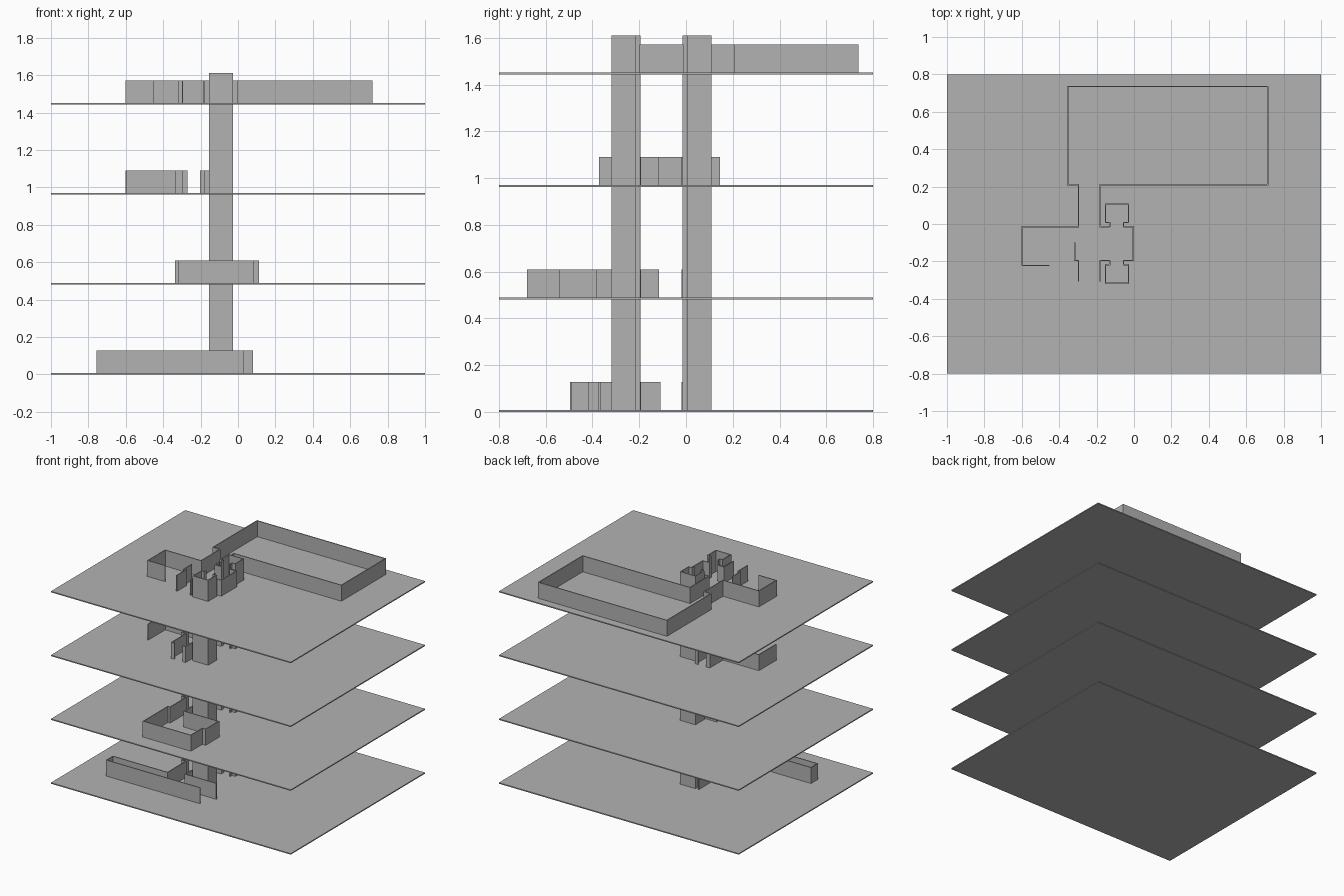
import bpy
import bmesh
from mathutils import Vector

if "Cube" in bpy.data.objects:
    bpy.data.objects.remove(bpy.data.objects["Cube"], do_unlink=True)

SLAB = 0.008      # slab thickness
STOREY = 0.481    # distance between slabs
HEIGHT = 0.12     # partition height
THICK = 0.007     # wall thickness
GREY = (0.45, 0.45, 0.45, 1)

grey = bpy.data.materials.new("plain_grey")
grey.use_nodes = True
grey.diffuse_color = GREY
grey.node_tree.nodes["Principled BSDF"].inputs["Base Color"].default_value = GREY


def finish(name, bm):
    bmesh.ops.recalc_face_normals(bm, faces=bm.faces)
    mesh = bpy.data.meshes.new(name)
    bm.to_mesh(mesh)
    bm.free()
    mesh.materials.append(grey)
    obj = bpy.data.objects.new(name, mesh)
    bpy.context.collection.objects.link(obj)
    return obj


def slab(name, z):
    bm = bmesh.new()
    bmesh.ops.create_cube(bm, size=1)
    bmesh.ops.scale(bm, vec=(2, 1.6, SLAB), verts=bm.verts)
    bmesh.ops.translate(bm, vec=(0, 0, z + SLAB / 2), verts=bm.verts)
    return finish(name, bm)


def wall(name, path, z, height):
    """Thin upright wall with mitred square corners along a plan path."""
    pts = [Vector(p) for p in path]
    normals = []
    for a, b in zip(pts, pts[1:]):
        d = (b - a).normalized()
        normals.append(Vector((-d.y, d.x)))
    bm = bmesh.new()
    rings = []
    for i, p in enumerate(pts):
        before = normals[max(i - 1, 0)]
        after = normals[min(i, len(normals) - 1)]
        off = before if before.dot(after) > 0.9 else before + after
        off = off * THICK / 2
        rings.append([bm.verts.new((*q, h)) for q, h in (
            (p + off, z), (p - off, z), (p - off, z + height), (p + off, z + height))])
    for r, s in zip(rings, rings[1:]):
        for k in range(4):
            bm.faces.new((r[k], r[(k + 1) % 4], s[(k + 1) % 4], s[k]))
    bm.faces.new(rings[0])
    bm.faces.new(rings[-1])
    return finish(name, bm)


# Plan lines shared by the storeys
L, R = -0.297, -0.18        # corridor sides
F, B = -0.195, -0.015       # lobby front and back
D, E = -0.13, -0.056        # lift door jambs

# Two tall lift shafts facing each other across the lobby
shaft = [(D, B), (D, 0.008), (-0.152, 0.008), (-0.152, 0.106),
         (-0.029, 0.106), (-0.029, 0.008), (E, 0.008), (E, B)]
wall("rear_lift_shaft", shaft, SLAB, 1.602)
wall("front_lift_shaft", [(x, F + B - y) for x, y in shaft], SLAB, 1.602)

# Partitions of each storey, from the ground up
storeys = {
    "ground": {
        "long_passage": [(0.03, -0.492), (-0.752, -0.492), (-0.752, -0.415),
                         (L, -0.415), (L, F), (-0.335, F), (-0.335, -0.11)],
        "passage_front": [(0.08, -0.37), (R, -0.37), (R, F), (D, F)],
        "lobby_back": [(D, B), (R, B), (R, 0.108)],
    },
    "first": {
        "front_room": [(-0.332, -0.115), (-0.332, F), (L, F), (L, -0.385),
                       (-0.315, -0.385), (-0.315, -0.677), (0.08, -0.677),
                       (0.08, -0.54), (0.108, -0.54), (0.108, -0.385),
                       (R, -0.385), (R, F), (D, F)],
        "lobby_back": [(D, B), (-0.25, B)],
    },
    "second": {
        "side_room": [(-0.597, -0.222), (-0.597, B), (L, B), (L, 0.142), (-0.27, 0.142)],
        "corridor_left": [(-0.332, -0.115), (-0.332, F), (L, F), (L, -0.368), (-0.27, -0.368)],
        "corridor_right": [(D, F), (R, F), (R, -0.368), (-0.203, -0.368)],
        "lobby_back": [(D, B), (R, B), (R, 0.142), (-0.203, 0.142)],
    },
    "top": {
        "hall": [(-0.452, -0.222), (-0.597, -0.222), (-0.597, B), (L, B),
                 (L, 0.21), (-0.355, 0.21), (-0.355, 0.735), (0.715, 0.735),
                 (0.715, 0.21), (R, 0.21), (R, B), (D, B)],
        "corridor_left": [(-0.316, -0.1), (-0.316, F), (L, F), (L, -0.307)],
        "corridor_right": [(D, F), (R, F), (R, -0.307)],
        "lobby_end": [(E, B), (-0.004, B), (-0.004, F), (E, F)],
    },
}
for level, (storey, walls) in enumerate(storeys.items()):
    z = level * STOREY
    slab(storey + "_floor_slab", z)
    for part, path in walls.items():
        wall(f"{storey}_{part}_wall", path, z + SLAB, HEIGHT)
